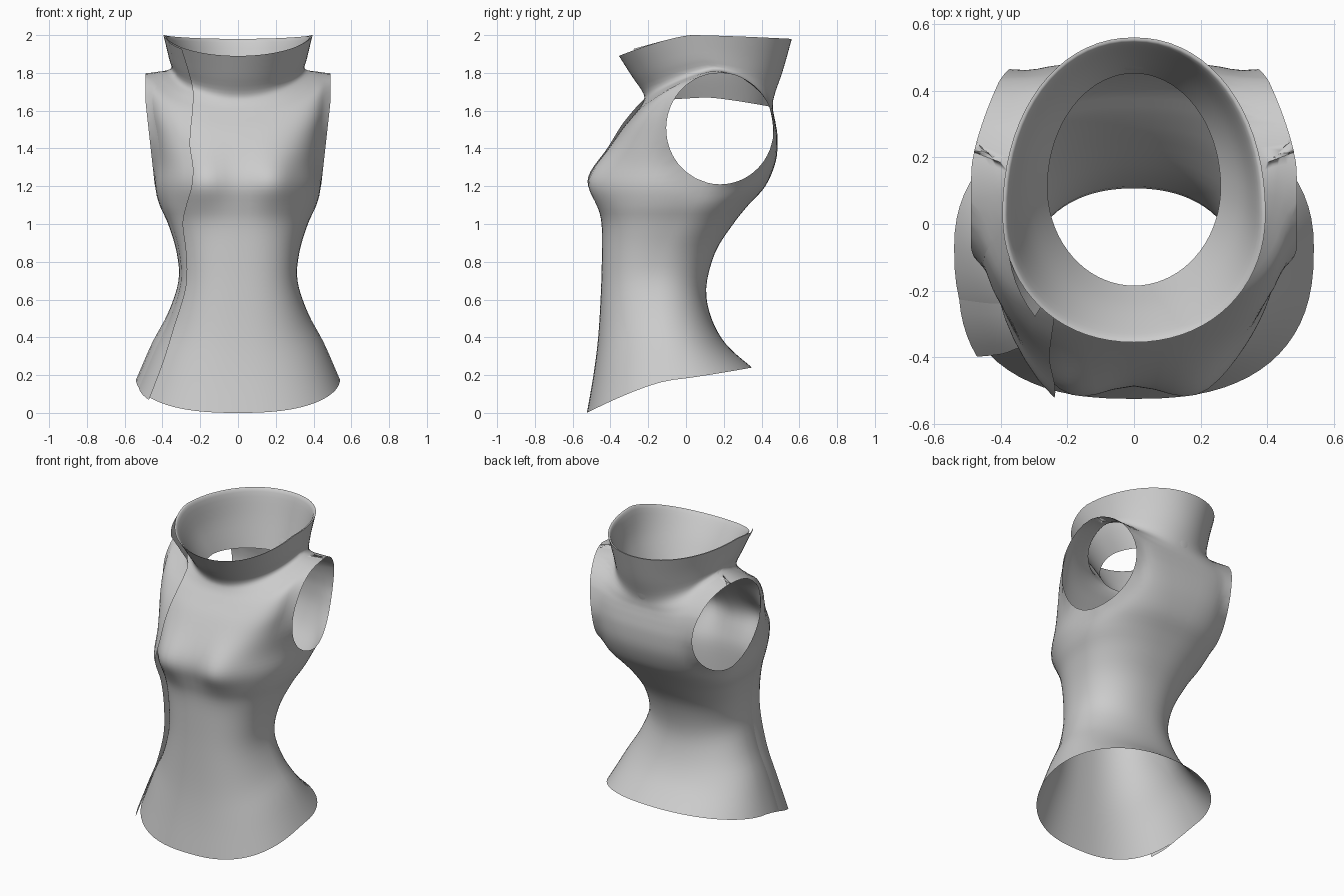
import bpy, bmesh, math

if "Cube" in bpy.data.objects:
    bpy.data.objects.remove(bpy.data.objects["Cube"])

COLS, SUB = 72, 4

# level: z front, z side, z back, half width, y front, y widest, y back, roundness front, roundness back
TORSO = [
    (0.00, 0.175, 0.24, 0.54, -.525, -.07, 0.35, 2.5, 2.2),
    (0.20, 0.37, 0.36, 0.455, -.49, -.10, 0.215, 2.5, 2.2),
    (0.40, 0.53, 0.50, 0.37, -.465, -.13, 0.135, 2.5, 2.2),
    (0.65, 0.70, 0.66, 0.315, -.45, -.15, 0.107, 2.5, 2.2),
    (0.85, 0.85, 0.85, 0.325, -.445, -.12, 0.155, 2.5, 2.2),
    (1.00, 1.00, 1.00, 0.37, -.445, -.05, 0.25, 2.5, 2.3),
    (1.10, 1.10, 1.10, 0.415, -.455, 0.00, 0.33, 2.5, 2.5),
    (1.20, 1.20, 1.20, 0.44, -.46, 0.03, 0.42, 2.5, 2.8),
    (1.30, 1.33, 1.33, 0.445, -.44, 0.10, 0.475, 2.6, 3.2),
    (1.40, 1.50, 1.45, 0.465, -.40, 0.15, 0.485, 2.8, 3.5),
    (1.50, 1.66, 1.53, 0.49, -.34, 0.18, 0.475, 2.9, 3.5),
    (1.58, 1.78, 1.58, 0.487, -.275, 0.18, 0.465, 2.8, 3.2),
    (1.64, 1.81, 1.62, 0.43, -.23, 0.18, 0.46, 2.4, 2.6),
    (1.69, 1.82, 1.68, 0.355, -.225, 0.14, 0.467, 2.1, 2.1),
    (1.78, 1.88, 1.81, 0.366, -.285, 0.08, 0.512, 2.0, 2.0),
    (1.89, 2.00, 1.98, 0.395, -.355, 0.03, 0.56, 2.1, 2.1)]
# inner facing of the collar
COLLAR = [
    (1.65, 1.67, 1.62, 0.26, -.185, 0.11, 0.452, 2, 2),
    (1.76, 1.82, 1.80, 0.33, -.25, 0.08, 0.50, 2, 2),
    (1.87, 1.98, 1.96, 0.375, -.33, 0.03, 0.54, 2.1, 2.1),
    (1.89, 2.00, 1.98, 0.395, -.355, 0.03, 0.56, 2.1, 2.1)]
# x of the overlapping front edge at each level
EDGE = [.445, .37, .31, .25, .25, .27, .255, .23, .225, .24, .235, .225, .22, .22, .24, .275]


def smooth_rows(levels):
    """Catmull-Rom interpolation between levels."""
    rows = []
    for i in range(len(levels) - 1):
        q = [levels[max(0, min(len(levels) - 1, i + k))] for k in (-1, 0, 1, 2)]
        for j in range(SUB):
            t = j / SUB
            rows.append([0.5 * (2*b + (c - a)*t + (2*a - 5*b + 4*c - d)*t*t
                                + (3*b - a - 3*c + d)*t**3) for a, b, c, d in zip(*q)])
    return rows + [list(levels[-1])]


def point(row, ang, bust, off=0.0):
    zf, zs, zb, w, yf, yc, yb, nf, nb = row[:9]
    c, s = math.cos(ang), math.sin(ang)
    front = s < 0
    n, ye, ze = (nf, yf, zf) if front else (nb, yb, zb)
    x = math.copysign(w * abs(c) ** (2 / n), c)
    y = yc + (ye - yc) * abs(s) ** (2 / n)
    z = zs + (ze - zs) * abs(s) ** (1 + .3 * min(1, zs))
    if bust and front:
        swell = sum(math.exp(-((x - sx) / .15) ** 2) for sx in (-.2, .2))
        y -= .085 * abs(s) * swell * math.exp(-((z - 1.23) / .14) ** 2)
    r = math.hypot(x, y - yc) or 1
    return (x + off * x / r, y + off * (y - yc) / r, z)


def grid(pts, closed):
    bm = bmesh.new()
    vs = [[bm.verts.new(p) for p in r] for r in pts]
    m = len(vs[0])
    for a, b in zip(vs, vs[1:]):
        for j in range(m if closed else m - 1):
            k = (j + 1) % m
            bm.faces.new((a[j], a[k], b[k], b[j]))
    return bm


def finish(name, bm):
    bmesh.ops.recalc_face_normals(bm, faces=bm.faces)
    me = bpy.data.meshes.new(name)
    bm.to_mesh(me)
    bm.free()
    for p in me.polygons:
        p.use_smooth = True
    ob = bpy.data.objects.new(name, me)
    bpy.context.collection.objects.link(ob)
    return ob


def shell(levels, bust):
    return grid([[point(r, math.tau * j / COLS, bust) for j in range(COLS)]
                 for r in smooth_rows(levels)], True)


def flap(levels, edges):
    pts = []
    for r in smooth_rows([l + (e,) for l, e in zip(levels, edges)]):
        a = math.acos(min(.98, (r[9] / r[3]) ** (r[7] / 2)))
        pts.append([point(r, math.pi + a * (1 - .6 * k / 5), True, .032 * (1 - k / 5))
                    for k in range(6)])
    return grid(pts, False)


# torso and outer collar, with oval armholes
bm = shell(TORSO, True)
CY, CZ, RY, RZ = .18, 1.505, .285, .295


def reach(co):
    return math.hypot((co.y - CY) / RY, (co.z - CZ) / RZ)


def rim_x(co):
    up = max(0, min(1, (co.z - 1.2) / .45))
    return .44 + .05 * up - .10 * max(0, (co.y - .15) / .31) ** 1.5


old = {e for e in bm.edges if e.is_boundary}
gone = [f for f in bm.faces
        if abs(f.calc_center_median().x) > .35 and reach(f.calc_center_median()) < 1]
bmesh.ops.delete(bm, geom=gone, context='FACES')
rim = {v for e in bm.edges if e.is_boundary and e not in old for v in e.verts}
for v in rim:
    k = reach(v.co)
    v.co.y = CY + (v.co.y - CY) / k
    v.co.z = CZ + (v.co.z - CZ) / k
    v.co.x = math.copysign(rim_x(v.co), v.co.x)
# relax the cloth next to the armholes
near = {w for v in rim for e in v.link_edges for w in e.verts}
near |= {w for v in near for e in v.link_edges for w in e.verts}
for _ in range(3):
    bmesh.ops.smooth_vert(bm, verts=list(near - rim), factor=.5,
                          use_axis_x=True, use_axis_y=True, use_axis_z=True)
finish("torso", bm)

# inner collar facing
finish("collar_facing", shell(COLLAR, False))

# overlapping front closure
finish("front_overlap", flap(TORSO, EDGE))
